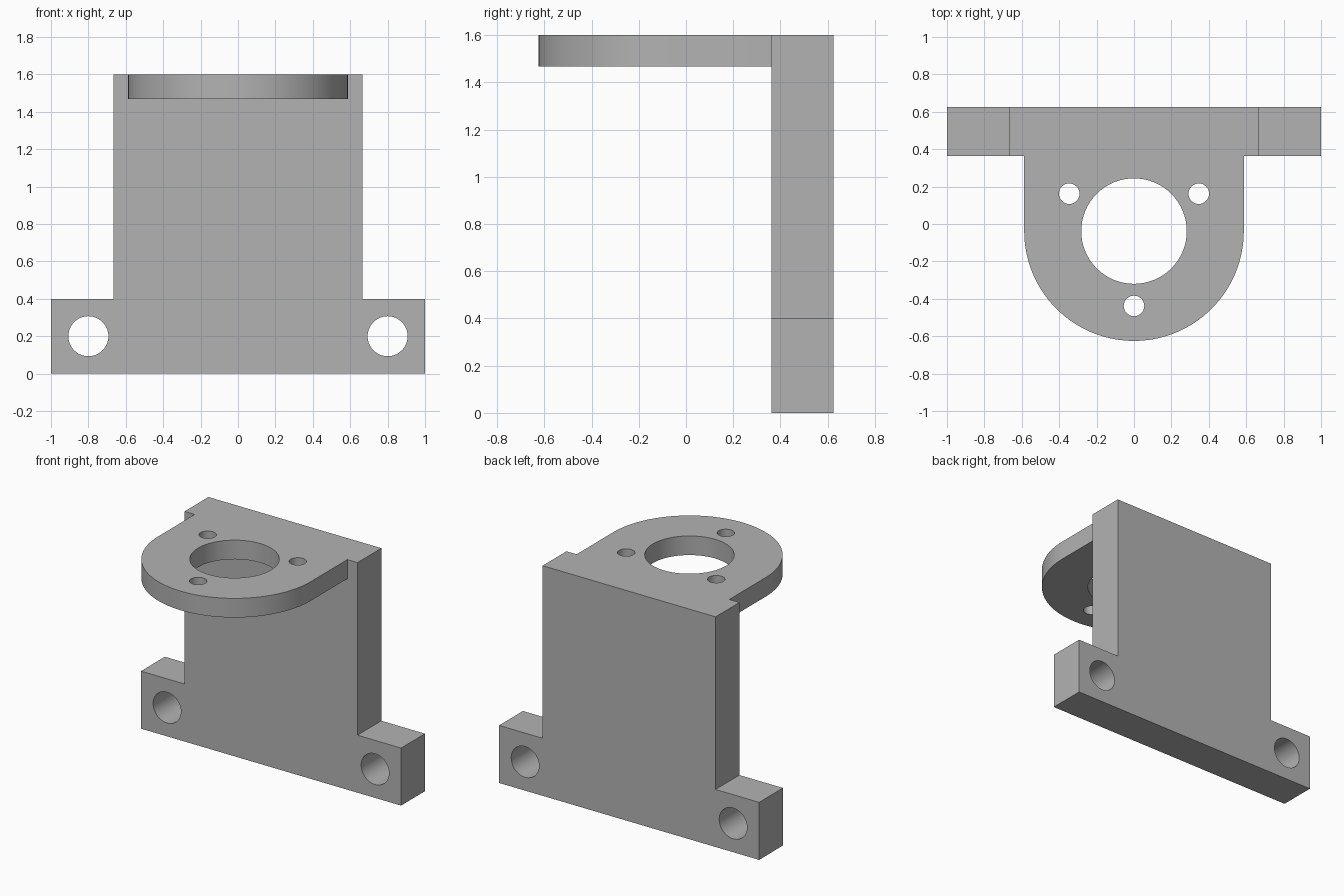
import bpy, bmesh
from math import sin, cos, pi, radians
from mathutils import Matrix, Vector

cube = bpy.data.objects.get("Cube")
if cube:
    bpy.data.objects.remove(cube, do_unlink=True)

grey = bpy.data.materials.new("plain grey")
grey.use_nodes = True
grey.diffuse_color = (0.45, 0.45, 0.45, 1)
grey.node_tree.nodes["Principled BSDF"].inputs["Base Color"].default_value = grey.diffuse_color


def arc(x, y, r, start=0, sweep=2 * pi, n=64):
    """Points along an arc; a full circle leaves out the repeated end point."""
    count = n if sweep == 2 * pi else n + 1
    return [(x + r * cos(start + sweep * i / n), y + r * sin(start + sweep * i / n))
            for i in range(count)]


def plate(name, loops, thickness, matrix):
    """Extrude an outline with holes along its local z, then place it."""
    bm = bmesh.new()
    for points in loops:
        verts = [bm.verts.new((x, y, 0)) for x, y in points]
        for a, b in zip(verts, verts[1:] + verts[:1]):
            bm.edges.new((a, b))
    bmesh.ops.triangle_fill(bm, edges=bm.edges[:], use_beauty=True, normal=(0, 0, 1))
    base = bm.faces[:]
    ext = bmesh.ops.extrude_face_region(bm, geom=base, use_keep_orig=True)
    top = [g for g in ext["geom"] if isinstance(g, bmesh.types.BMVert)]
    bmesh.ops.translate(bm, verts=top, vec=(0, 0, thickness))
    bmesh.ops.recalc_face_normals(bm, faces=bm.faces[:])
    bm.transform(matrix)
    mesh = bpy.data.meshes.new(name)
    bm.to_mesh(mesh)
    bm.free()
    mesh.materials.append(grey)
    obj = bpy.data.objects.new(name, mesh)
    bpy.context.collection.objects.link(obj)
    return obj


# Upright back plate with two mounting feet, each with a bolt hole
BACK, FRONT, TOP = 0.625, 0.363, 1.6
half = [(1, 0), (1, 0.4), (0.665, 0.4), (0.665, TOP)]
outline = half + [(-x, z) for x, z in reversed(half)]
feet_holes = [arc(s * 0.8, 0.2, 0.107) for s in (-1, 1)]
upright = Matrix.Translation((0, BACK, 0)) @ Matrix.Rotation(pi / 2, 4, "X")
back_plate = plate("mounting_bracket", [outline] + feet_holes, BACK - FRONT, upright)

# Round-ended shelf with a large centre hole and three screw holes
CY, R, THICK = -0.038, 0.587, 0.133
root = FRONT + 0.1
shelf_outline = [(-R, root)] + arc(0, CY, R, pi, pi) + [(R, root)]
shelf_holes = [arc(0, CY, 0.282)]
for angle in (30, 150, 270):
    a = radians(angle)
    shelf_holes.append(arc(0.4 * cos(a), CY + 0.4 * sin(a), 0.055, n=32))
shelf = plate("shelf", [shelf_outline] + shelf_holes, THICK,
              Matrix.Translation((0, 0, TOP - THICK)))

# Fuse the shelf into the back plate
union = back_plate.modifiers.new("join shelf", "BOOLEAN")
union.operation = "UNION"
union.solver = "EXACT"
union.object = shelf
bpy.context.view_layer.update()
bpy.ops.object.select_all(action="DESELECT")
back_plate.select_set(True)
bpy.context.view_layer.objects.active = back_plate
bpy.ops.object.modifier_apply(modifier=union.name)
bpy.data.objects.remove(shelf, do_unlink=True)

# Smooth the curved walls, keep the edges crisp
bpy.ops.object.shade_smooth_by_angle(angle=radians(30))
